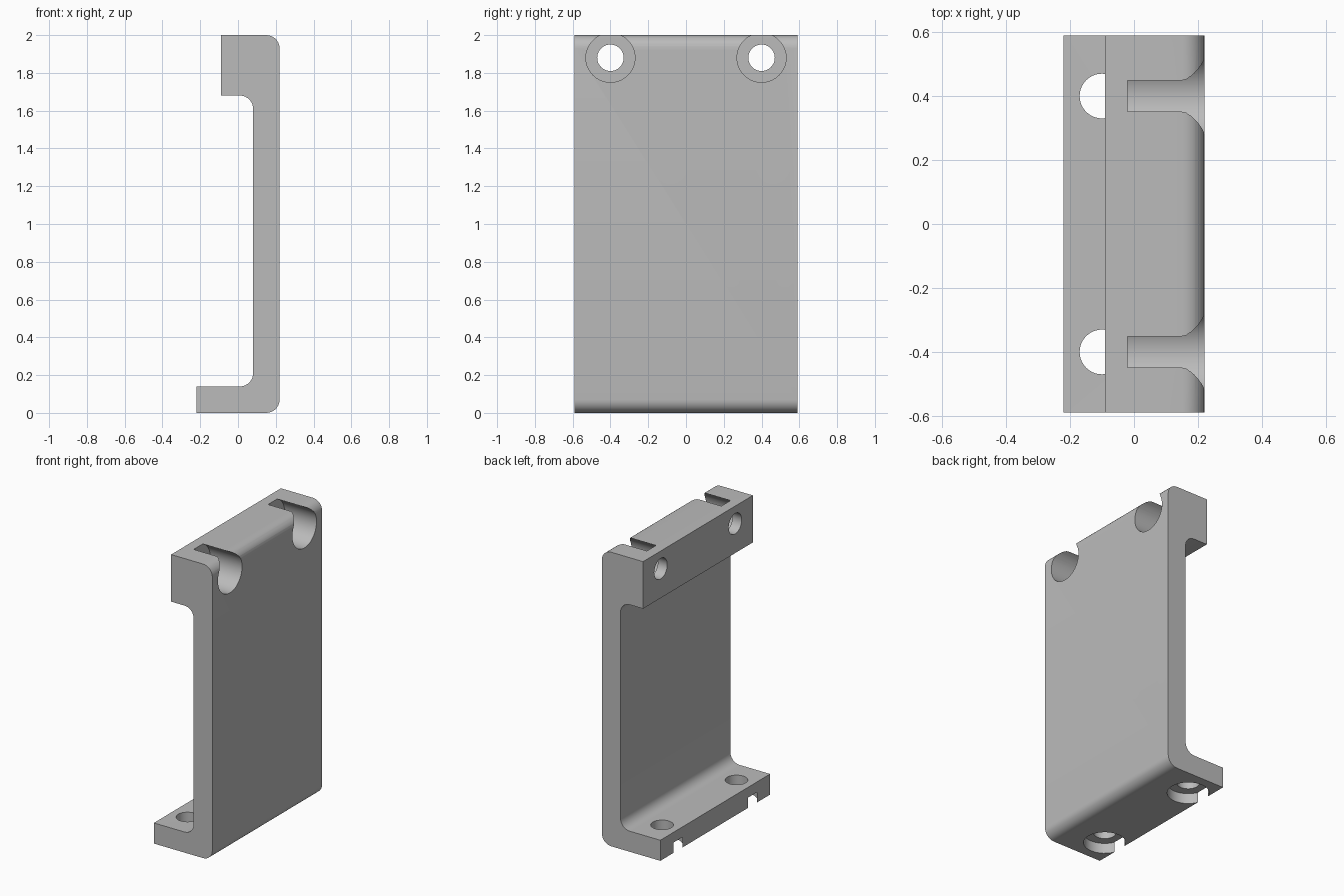
import bpy
import bmesh
from math import cos, sin, pi
from mathutils import Matrix, Vector

default_cube = bpy.data.objects.get("Cube")
if default_cube:
    bpy.data.objects.remove(default_cube, do_unlink=True)

HALF_WIDTH = 0.59
FILLET = 0.07
HOLE_RADIUS = 0.07
BORE_RADIUS = 0.13
HOLE_Y = 0.4

grey = bpy.data.materials.new("plain grey")
grey.use_nodes = True
colour = (0.5, 0.5, 0.5, 1)
grey.diffuse_color = colour
grey.node_tree.nodes["Principled BSDF"].inputs["Base Color"].default_value = colour


def rounded(points, radius, steps=8):
    """Replace each flagged right-angle corner with an arc."""
    result = []
    for i, (x, z, is_round) in enumerate(points):
        corner = Vector((x, z))
        if not is_round:
            result.append(corner)
            continue
        before = (Vector(points[i - 1][:2]) - corner).normalized()
        after = (Vector(points[(i + 1) % len(points)][:2]) - corner).normalized()
        centre = corner + radius * (before + after)
        for k in range(steps + 1):
            a = pi / 2 * k / steps
            result.append(centre - radius * (after * cos(a) + before * sin(a)))
    return result


def make_object(name, bm):
    bmesh.ops.recalc_face_normals(bm, faces=bm.faces)
    mesh = bpy.data.meshes.new(name)
    bm.to_mesh(mesh)
    bm.free()
    mesh.materials.append(grey)
    obj = bpy.data.objects.new(name, mesh)
    bpy.context.collection.objects.link(obj)
    return obj


def cut_cylinder(target, radius, start, end):
    """Bore a cylinder between two points out of the target."""
    start, end = Vector(start), Vector(end)
    axis = end - start
    bm = bmesh.new()
    turn = axis.to_track_quat('Z', 'Y').to_matrix().to_4x4()
    bmesh.ops.create_cone(bm, cap_ends=True, segments=40, radius1=radius, radius2=radius,
                          depth=axis.length,
                          matrix=Matrix.Translation((start + end) / 2) @ turn)
    cutter = make_object("hole_cutter", bm)
    cutter.hide_render = True
    modifier = target.modifiers.new("bore", 'BOOLEAN')
    modifier.operation = 'DIFFERENCE'
    modifier.solver = 'EXACT'
    modifier.object = cutter
    bpy.ops.object.modifier_apply(modifier=modifier.name)
    bpy.data.objects.remove(cutter, do_unlink=True)


# Bracket body: side profile (x, z, rounded) extruded across its width
outline = [(-0.22, 0, False), (0.22, 0, True), (0.22, 2, True), (-0.09, 2, False),
           (-0.09, 1.68, False), (0.08, 1.68, True), (0.08, 0.14, True), (-0.22, 0.14, False)]
bm = bmesh.new()
face = bm.faces.new([bm.verts.new((p.x, -HALF_WIDTH, p.y)) for p in rounded(outline, FILLET)])
extruded = bmesh.ops.extrude_face_region(bm, geom=[face])
moved = [g for g in extruded["geom"] if isinstance(g, bmesh.types.BMVert)]
bmesh.ops.translate(bm, verts=moved, vec=(0, 2 * HALF_WIDTH, 0))
bracket = make_object("mounting_bracket", bm)
bpy.context.view_layer.objects.active = bracket
bracket.select_set(True)

for y in (-HOLE_Y, HOLE_Y):
    # Upper bolt hole with counterbore, open to the top edge
    cut_cylinder(bracket, HOLE_RADIUS, (-0.3, y, 1.88), (0.1, y, 1.88))
    cut_cylinder(bracket, BORE_RADIUS, (-0.02, y, 1.88), (0.4, y, 1.88))
    # Foot bolt hole with counterbore from below, open to the foot edge
    cut_cylinder(bracket, HOLE_RADIUS, (-0.1, y, 0.03), (-0.1, y, 0.3))
    cut_cylinder(bracket, BORE_RADIUS, (-0.1, y, -0.2), (-0.1, y, 0.07))

bpy.ops.object.shade_smooth_by_angle(angle=pi / 6)
